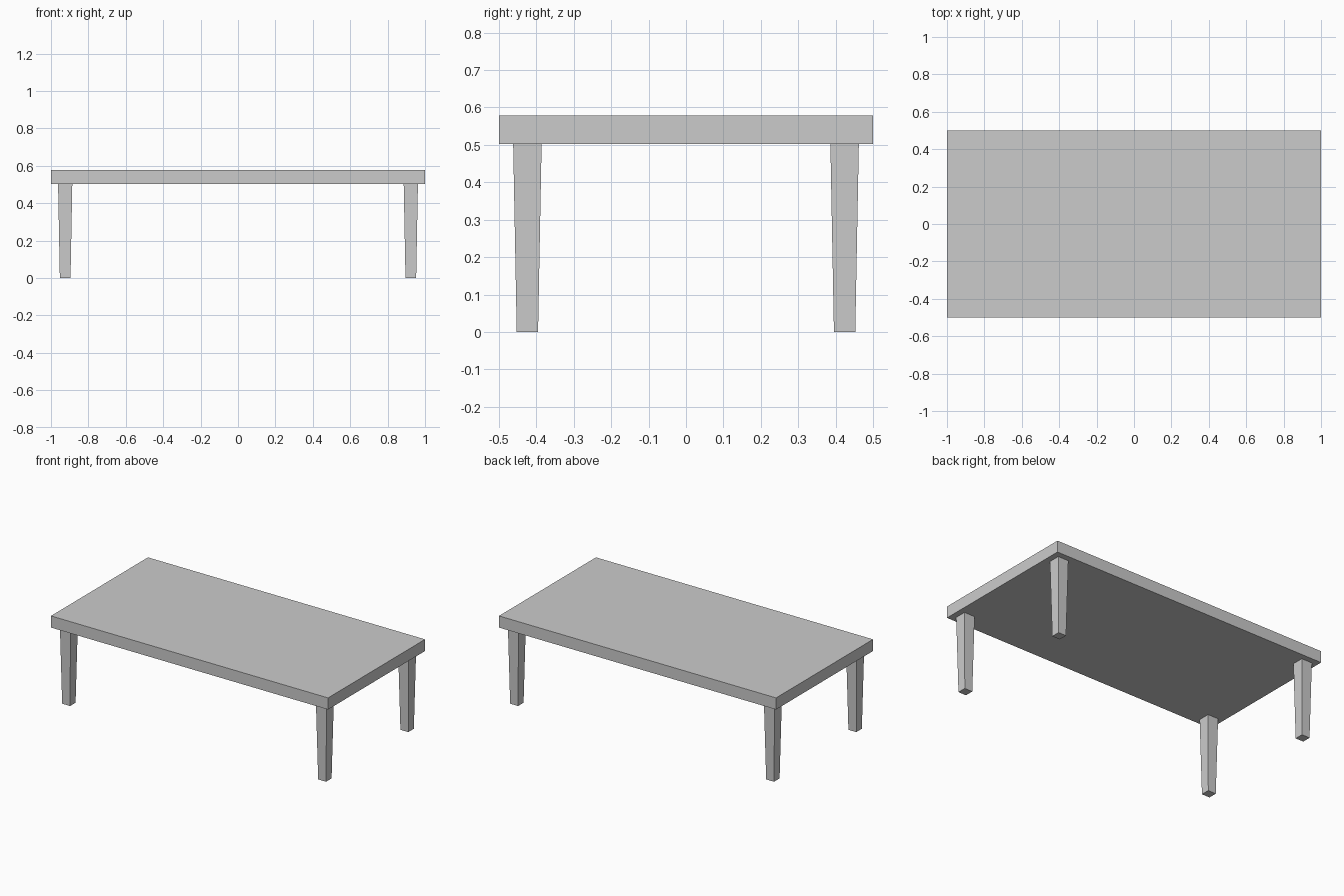
import bpy
import bmesh
from mathutils import Matrix, Vector

cube = bpy.data.objects.get("Cube")
if cube:
    bpy.data.objects.remove(cube, do_unlink=True)

# One plain grey for the whole table
GREY = (0.6, 0.6, 0.6, 1)
grey = bpy.data.materials.new("plain grey")
grey.use_nodes = True
grey.diffuse_color = GREY
grey.node_tree.nodes["Principled BSDF"].inputs["Base Color"].default_value = GREY


def block(name, centre, size, foot_scale=1):
    """Box whose bottom face is scaled to give a taper."""
    bm = bmesh.new()
    bmesh.ops.create_cube(bm, size=1, matrix=Matrix.Diagonal((*size, 1)))
    for v in bm.verts:
        if v.co.z < 0:
            v.co.x *= foot_scale
            v.co.y *= foot_scale
    mesh = bpy.data.meshes.new(name)
    bm.to_mesh(mesh)
    bm.free()
    mesh.materials.append(grey)
    obj = bpy.data.objects.new(name, mesh)
    obj.location = Vector(centre)
    bpy.context.collection.objects.link(obj)
    return obj


LEG_HEIGHT = 0.502
TOP_THICKNESS = 0.076

# Table top
block("table_top", (0, 0, LEG_HEIGHT + TOP_THICKNESS / 2), (2, 1, TOP_THICKNESS))

# Four tapered legs, one near each corner
for x_name, x in (("right", -0.924), ("left", 0.924)):
    for y_name, y in (("front", -0.424), ("back", 0.424)):
        block(f"{y_name}_{x_name}_leg", (x, y, LEG_HEIGHT / 2),
              (0.076, 0.076, LEG_HEIGHT), foot_scale=0.75)
